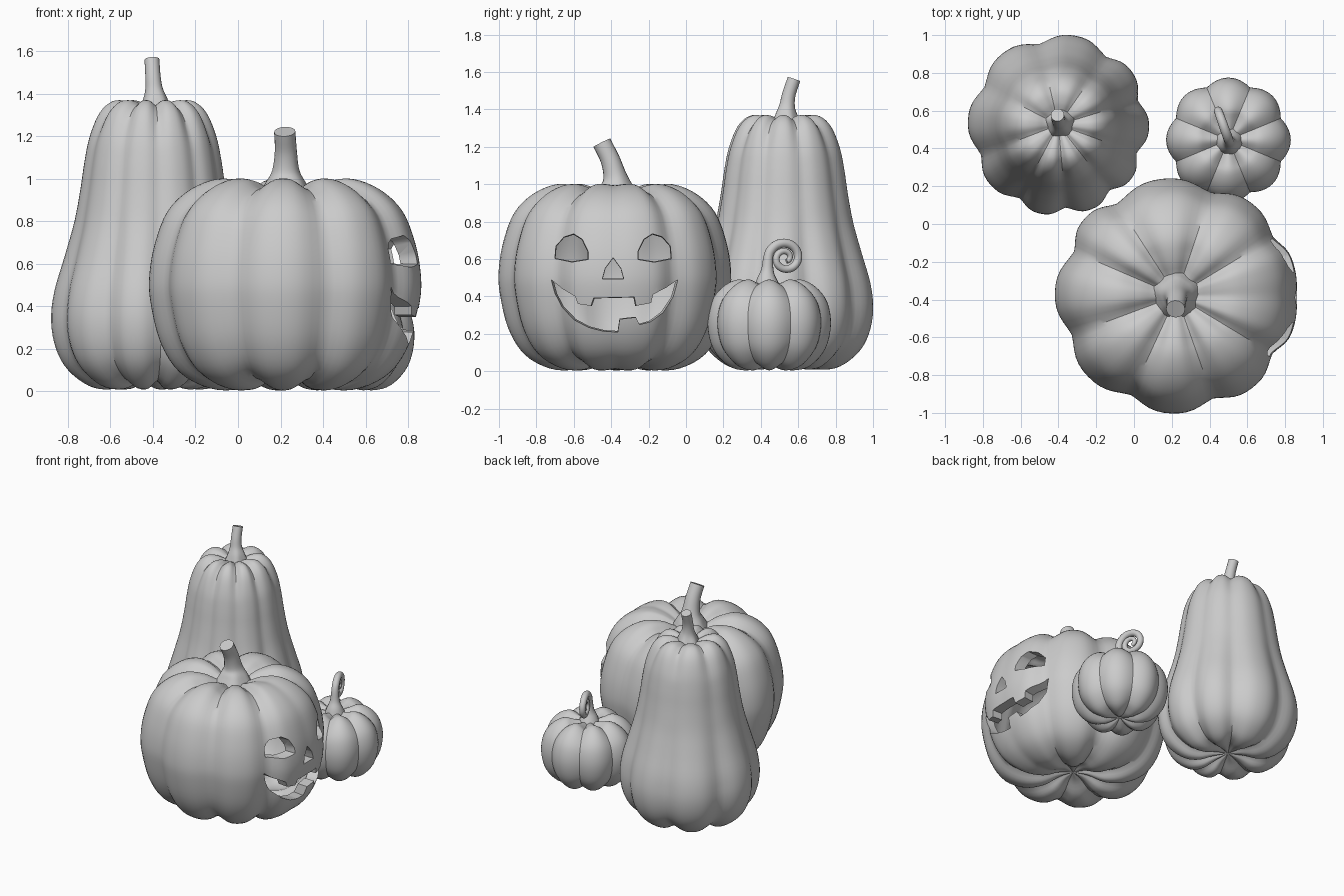
import bpy, bmesh, math
from mathutils import Vector

if "Cube" in bpy.data.objects:
    bpy.data.objects.remove(bpy.data.objects["Cube"])

clay = bpy.data.materials.new("clay_grey")
clay.use_nodes = True
clay.diffuse_color = (0.6, 0.6, 0.6, 1)
clay.node_tree.nodes["Principled BSDF"].inputs["Base Color"].default_value = (0.6, 0.6, 0.6, 1)


def finish(name, bm):
    bmesh.ops.recalc_face_normals(bm, faces=bm.faces[:])
    mesh = bpy.data.meshes.new(name)
    bm.to_mesh(mesh)
    bm.free()
    mesh.materials.append(clay)
    ob = bpy.data.objects.new(name, mesh)
    bpy.context.collection.objects.link(ob)
    return ob


def smooth(ob, degrees):
    bpy.ops.object.select_all(action="DESELECT")
    ob.select_set(True)
    bpy.context.view_layer.objects.active = ob
    bpy.ops.object.shade_smooth_by_angle(angle=math.radians(degrees))


def spline(points, steps):
    """Catmull-Rom curve through the points, of any dimension."""
    pts = [Vector(p) for p in points]
    out = []
    for i in range(len(pts) - 1):
        b, c = pts[i], pts[i + 1]
        a = pts[i - 1] if i else b * 2 - c
        d = pts[i + 2] if i + 2 < len(pts) else c * 2 - b
        for k in range(steps):
            t = k / steps
            out.append(0.5 * (2 * b + (c - a) * t + (2 * a - 5 * b + 4 * c - d) * t ** 2
                              + (3 * b - a - 3 * c + d) * t ** 3))
    return out + [pts[-1]]


def skin(bm, rings):
    for low, high in zip(rings, rings[1:]):
        n = len(low)
        for j in range(n):
            bm.faces.new((low[j], low[(j + 1) % n], high[(j + 1) % n], high[j]))


def sharp_crease(t):
    return 1 - math.sin(math.pi * t)


def soft_crease(t):
    return 0.4 * sharp_crease(t) + 0.6 * math.cos(math.pi * t) ** 4


def squash(name, centre, profile, grooves, depth, crease, inset=0.0, y_scale=1.0, cuts=12):
    """Lathed body; grooves are (angle, strength) pairs running pole to pole."""
    spokes = []
    for (a, wa), (b, wb) in zip(grooves, grooves[1:] + [(grooves[0][0] + 360, grooves[0][1])]):
        for k in range(cuts):
            t = k / cuts
            spokes.append((math.radians(a + (b - a) * t), crease(t) * (wa if t < 0.5 else wb)))
    path = spline(profile, 4)
    widest = max(p.x for p in path)
    bm = bmesh.new()
    rings = []
    for i in range(1, len(path) - 1):
        p = path[i]
        along = (path[i + 1] - path[i - 1]).normalized()
        inward = Vector((-along.y, along.x))
        fade = min(1, p.x / (0.4 * widest))
        ring = []
        for ang, dent in spokes:
            q = p + inward * (depth(p.y) * dent * fade + inset)
            r = max(q.x, 0.002)
            ring.append(bm.verts.new((centre[0] + r * math.cos(ang),
                                      centre[1] + y_scale * r * math.sin(ang), q.y)))
        rings.append(ring)
    skin(bm, rings)
    for ring, p, side in ((rings[0], path[0], 1), (rings[-1], path[-1], -1)):
        pole = bm.verts.new((centre[0], centre[1], p.y + side * inset))
        for j in range(len(ring)):
            bm.faces.new((ring[j], ring[(j + 1) % len(ring)], pole))
    return finish(name, bm)


def stem(name, points, steps=5, sides=20, ribs=0.0):
    """Tube along (x, y, z, radius) points, ribbed where it flares."""
    path = spline(points, steps)
    thin = path[-1][3]
    bm = bmesh.new()
    rings = []
    for i, p in enumerate(path):
        ahead, behind = path[min(i + 1, len(path) - 1)], path[max(i - 1, 0)]
        tangent = (ahead - behind).to_3d().normalized()
        u = Vector((1, 0.36, 0)).normalized()
        u = (u - tangent * u.dot(tangent)).normalized()
        v = tangent.cross(u)
        flare = ribs * max(0, min(1, p[3] / thin - 1))
        ring = []
        for j in range(sides):
            a = math.tau * j / sides
            r = p[3] * (1 + flare * math.cos(5 * a))
            ring.append(bm.verts.new(p.to_3d() + r * (u * math.cos(a) + v * math.sin(a))))
        rings.append(ring)
    skin(bm, rings)
    bm.faces.new(rings[0])
    bm.faces.new(rings[-1])
    smooth(finish(name, bm), 45)


# Carved pumpkin: outer skin, hollow inside, face openings on the +x side
big = (0.225, -0.38)
big_profile = [(0, .08), (.1, .06), (.22, .01), (.36, .015), (.5, .09), (.59, .23), (.637, .42),
               (.642, .55), (.615, .70), (.555, .85), (.45, .95), (.32, 1.0), (.2, .985), (.1, .94), (0, .92)]
big_grooves = [(0, 0.15), (32, 0.8), (72, 1), (122, 1), (156, 1), (201, 1), (246, 1), (289, 1), (328, 0.9)]
carved_pumpkin = squash("carved_pumpkin", big, big_profile, big_grooves, lambda z: 0.05,
                        soft_crease, y_scale=0.968)
cavity = squash("cavity_cutter", big, big_profile[2:-2], big_grooves, lambda z: 0.03,
                soft_crease, inset=0.075, y_scale=0.968)

FACE_Y, SKIN_X = -0.39, 0.79
eye = [(.315, .60), (.31, .67), (.265, .72), (.21, .735), (.165, .705), (.135, .64), (.135, .60), (.22, .585)]
nose = [(0, .605), (.04, .55), (.055, .495), (-.055, .495), (-.04, .55)]
mouth = [(-.345, .495), (-.28, .445), (-.20, .40), (-.185, .36), (-.115, .35), (-.10, .39),
         (.11, .395), (.12, .35), (.20, .365), (.21, .41), (.29, .45), (.36, .495),
         (.335, .40), (.275, .315), (.20, .265), (.14, .25), (.12, .29), (.035, .28), (.025, .21),
         (-.05, .215), (-.13, .235), (-.21, .275), (-.285, .345), (-.325, .42)]
bm = bmesh.new()
for outline in (eye, [(-y, z) for y, z in eye], nose, mouth):
    # Openings narrow towards the inside, so the cut walls show
    mid = sum((Vector(p) for p in outline), Vector((0, 0))) / len(outline)
    ends = []
    for x in (0.45, 1.15):
        scaled = [mid + (Vector(p) - mid) * (1 + 0.6 * (x - SKIN_X)) for p in outline]
        ends.append([bm.verts.new((x, FACE_Y + p.x, p.y)) for p in scaled])
        bm.faces.new(ends[-1])
    skin(bm, ends)
openings = finish("face_cutter", bm)

bpy.ops.object.select_all(action="DESELECT")
bpy.context.view_layer.objects.active = carved_pumpkin
carved_pumpkin.select_set(True)
for cutter in (cavity, openings):
    cutter.hide_render = True
    mod = carved_pumpkin.modifiers.new("carve", "BOOLEAN")
    mod.operation, mod.solver, mod.object = "DIFFERENCE", "EXACT", cutter
    bpy.ops.object.modifier_apply(modifier=mod.name)
    bpy.data.objects.remove(cutter)
smooth(carved_pumpkin, 35)

# Tall gourd, with grooves that soften along the neck and deepen again at the top
gourd_profile = [(0, .06), (.1, .04), (.2, .01), (.3, .025), (.4, .1), (.457, .2), (.48, .33), (.465, .47),
                 (.415, .64), (.37, .8), (.342, .95), (.323, 1.08), (.298, 1.2), (.252, 1.31),
                 (.19, 1.365), (.12, 1.365), (.06, 1.34), (0, 1.33)]
gourd_grooves = [(a, 1) for a in (17, 55, 103, 153, 201, 242, 275, 308, 340)]


def gourd_depth(z):
    return 0.016 + 0.024 * max(0, min(1, (0.85 - z) / 0.45)) + 0.014 * max(0, min(1, (z - 1.15) / 0.2))


tall_gourd = squash("tall_gourd", (-0.4, 0.525), gourd_profile, gourd_grooves, gourd_depth, soft_crease)
smooth(tall_gourd, 35)

# Small pumpkin with eight even lobes
small_profile = [(0, .05), (.06, .02), (.13, .005), (.22, .03), (.30, .12), (.33, .25), (.31, .37),
                 (.25, .45), (.17, .49), (.1, .475), (0, .45)]
small_pumpkin = squash("small_pumpkin", (0.5, 0.445), small_profile,
                       [(22.5 + 45 * k, 1) for k in range(8)], lambda z: 0.03, sharp_crease)
smooth(small_pumpkin, 35)

# Stems
stem("carved_pumpkin_stem", [(.225, -.375, .92, .125), (.225, -.375, .98, .095), (.225, -.38, 1.04, .064),
                             (.225, -.405, 1.13, .052), (.22, -.45, 1.222, .05)], ribs=0.06)
stem("tall_gourd_stem", [(-.39, .535, 1.32, .08), (-.39, .535, 1.37, .06), (-.395, .54, 1.42, .042),
                         (-.4, .55, 1.48, .036), (-.405, .577, 1.562, .035)], ribs=0.08)


# Small pumpkin's stem rises, then winds into a spiral in a slanted plane
def on_curl(y, z, r):
    return (0.51 - 0.36 * (y - 0.42), y, z, r)


curl = [on_curl(.435, .44, .075), on_curl(.432, .49, .055), on_curl(.435, .54, .034)]
for k in range(25):
    t = k / 24
    a = math.radians(175 - 600 * t)
    r = 0.09 - 0.072 * t
    curl.append(on_curl(0.53 + r * math.cos(a), 0.605 + r * math.sin(a), 0.026 - 0.013 * t))
stem("small_pumpkin_stem", curl, steps=4, sides=14)
